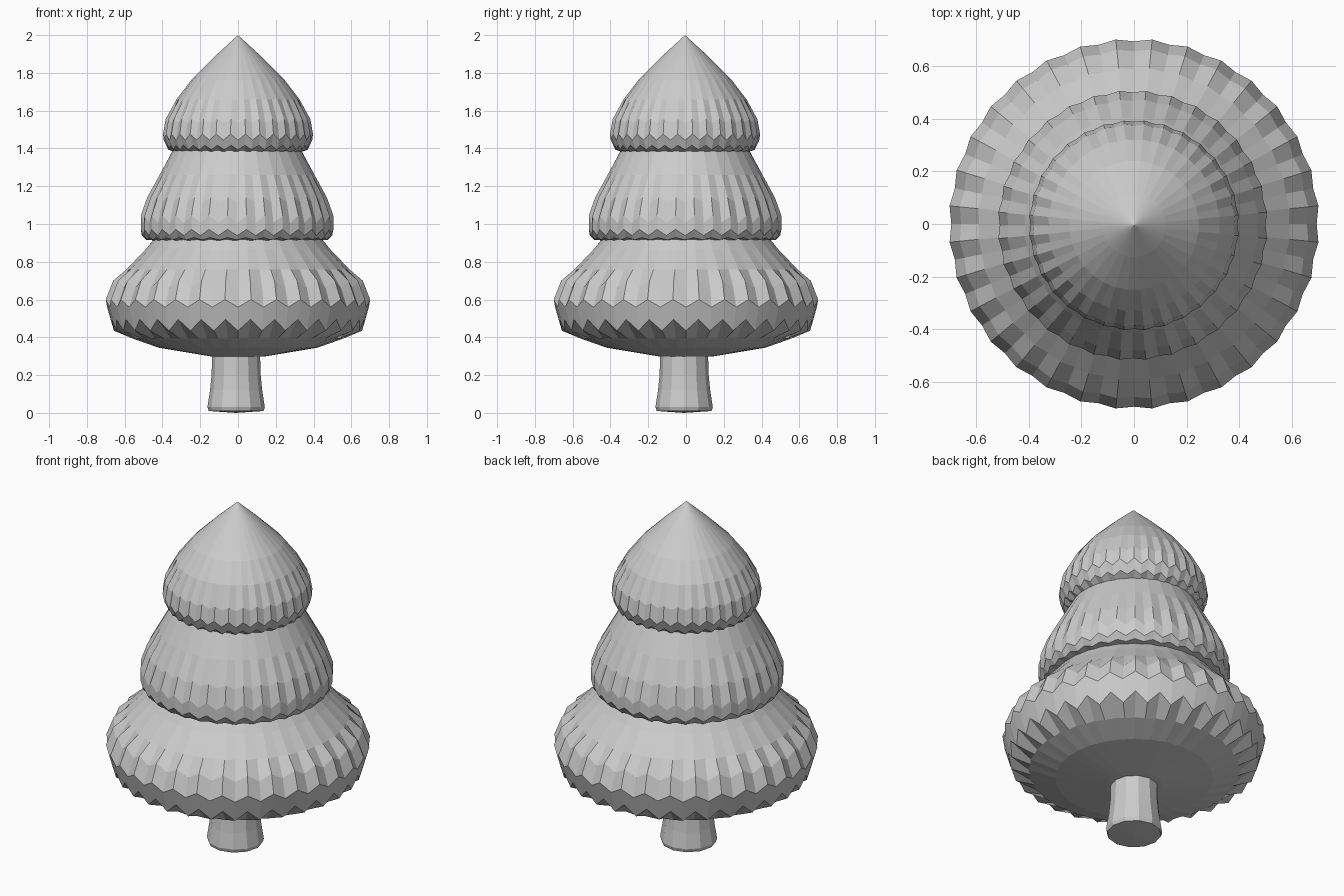
import bpy, bmesh, math

cube = bpy.data.objects.get("Cube")
if cube:
    bpy.data.objects.remove(cube, do_unlink=True)

grey = bpy.data.materials.new("plain grey")
grey.use_nodes = True
grey.diffuse_color = (0.6, 0.6, 0.6, 1)
grey.node_tree.nodes["Principled BSDF"].inputs["Base Color"].default_value = (0.6, 0.6, 0.6, 1)


def lathe(name, rings, sides, centre=(0, 0)):
    """Rings are (radius, height, zigzag in height, flute depth); zero radius is a pole."""
    bm = bmesh.new()
    loops = []
    for radius, height, zig, flute in rings:
        if radius == 0:
            loops.append([bm.verts.new((centre[0], centre[1], height))] * sides)
            continue
        loop = []
        for i in range(sides):
            a = math.tau * i / sides
            s = 1 if i % 2 else -1
            r = radius + s * flute
            loop.append(bm.verts.new((centre[0] + r * math.cos(a),
                                      centre[1] + r * math.sin(a), height + s * zig)))
        loops.append(loop)
    for low, high in zip(loops, loops[1:]):
        for i in range(sides):
            j = (i + 1) % sides
            corners = list(dict.fromkeys((low[i], low[j], high[j], high[i])))
            bm.faces.new(corners)
    bmesh.ops.recalc_face_normals(bm, faces=bm.faces)
    mesh = bpy.data.meshes.new(name)
    bm.to_mesh(mesh)
    bm.free()
    mesh.materials.append(grey)
    obj = bpy.data.objects.new(name, mesh)
    bpy.context.collection.objects.link(obj)
    return obj


# Trunk, flared at the foot
lathe("trunk", [(0, 0, 0, 0), (0.145, 0.01, 0, 0), (0.152, 0.03, 0, 0),
                (0.138, 0.12, 0, 0), (0.13, 0.2, 0, 0), (0.126, 0.34, 0, 0)],
      12, (-0.01, -0.01))

# Three skirts of foliage with scalloped, fluted rims
lathe("lower_foliage", [
    (0, 0.29, 0, 0), (0.15, 0.3, 0, 0), (0.42, 0.345, 0, 0.002),
    (0.56, 0.395, 0, 0.004), (0.665, 0.465, 0.03, 0.008),
    (0.698, 0.58, 0.02, 0.005), (0.66, 0.68, 0.02, 0.004),
    (0.59, 0.76, 0, 0.003), (0.49, 0.865, 0, 0.002),
    (0.42, 0.95, 0, 0), (0, 0.97, 0, 0)], 64)

lathe("middle_foliage", [
    (0, 0.91, 0, 0), (0.42, 0.912, 0, 0), (0.485, 0.922, 0.006, 0.004),
    (0.508, 0.955, 0.016, 0.004), (0.508, 1.025, 0.02, 0.004),
    (0.475, 1.13, 0.01, 0.003), (0.41, 1.26, 0, 0.002),
    (0.34, 1.39, 0, 0), (0, 1.41, 0, 0)], 64, (-0.005, -0.005))

lathe("top_foliage", [
    (0, 1.375, 0, 0), (0.33, 1.38, 0, 0), (0.372, 1.405, 0.012, 0.003),
    (0.396, 1.46, 0.016, 0.003), (0.382, 1.545, 0.01, 0.003),
    (0.325, 1.66, 0, 0.002), (0.245, 1.765, 0, 0.001),
    (0.12, 1.89, 0, 0), (0, 2.0, 0, 0)], 64, (0, -0.005))
